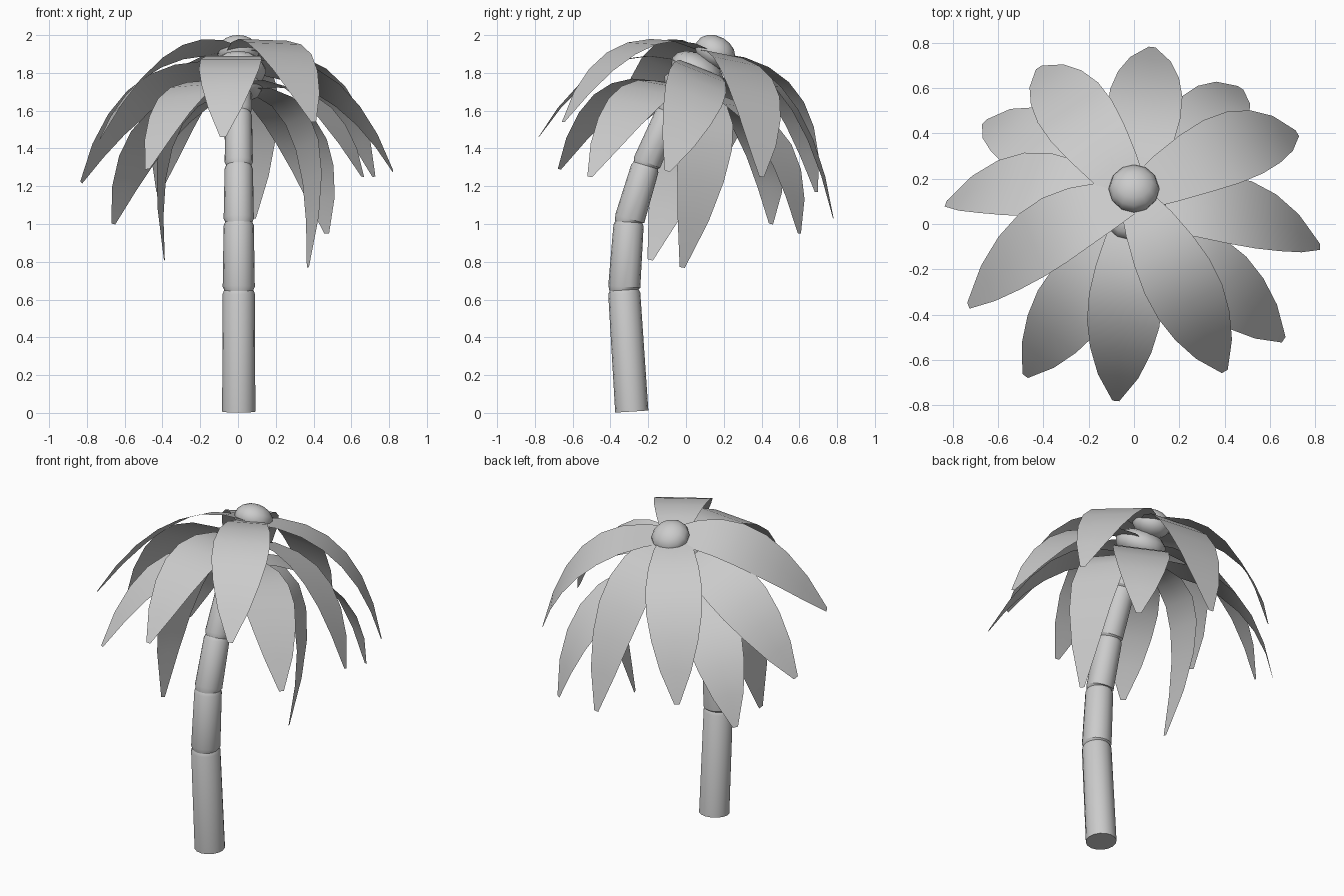
import bpy, bmesh, math
from mathutils import Vector, Matrix

if "Cube" in bpy.data.objects:
    bpy.data.objects.remove(bpy.data.objects["Cube"])


def finish(name, bm, angle=40):
    bmesh.ops.recalc_face_normals(bm, faces=bm.faces)
    me = bpy.data.meshes.new(name)
    bm.to_mesh(me)
    bm.free()
    ob = bpy.data.objects.new(name, me)
    bpy.context.collection.objects.link(ob)
    bpy.ops.object.select_all(action='DESELECT')
    ob.select_set(True)
    bpy.context.view_layer.objects.active = ob
    bpy.ops.object.shade_smooth_by_angle(angle=math.radians(angle))
    return ob


# Trunk: straight segments pinched at each joint (y, z, radius at joint)
joints = [(-0.287, 0.007, 0.088), (-0.328, 0.65, 0.085), (-0.303, 1.01, 0.080),
          (-0.213, 1.31, 0.075), (-0.09, 1.59, 0.07), (0.03, 1.80, 0.068)]
SIDES = 16
bm = bmesh.new()
rings = []


def add_ring(c, axis, r):
    u = Vector((1, 0, 0))
    v = axis.cross(u)
    rings.append([bm.verts.new(c + r * (math.cos(a) * u + math.sin(a) * v))
                  for a in (2 * math.pi * i / SIDES for i in range(SIDES))])


for i in range(len(joints) - 1):
    y0, z0, r0 = joints[i]
    y1, z1, r1 = joints[i + 1]
    p, q = Vector((0.004, y0, z0)), Vector((0.004, y1, z1))
    d = (q - p).normalized()
    add_ring(p if i == 0 else p + d * 0.018, d, r0)
    add_ring(q - d * 0.018, d, r1)
    if i < len(joints) - 2:
        add_ring(q, d, r1 - 0.008)
for a, b in zip(rings, rings[1:]):
    for i in range(SIDES):
        j = (i + 1) % SIDES
        bm.faces.new((a[i], a[j], b[j], b[i]))
bm.faces.new(rings[0])
bm.faces.new(rings[-1])
finish("trunk", bm, 25)

# Crown hearts: three stacked rounded caps leaning back with the trunk
hearts = [("lower_heart", 0.0, 1.72, 0.13, 0.06), ("middle_heart", 0.06, 1.81, 0.15, 0.09),
          ("top_heart", 0.155, 1.91, 0.112, 0.085)]
for name, y, z, r, h in hearts:
    bm = bmesh.new()
    m = (Matrix.Translation((0, y, z)) @ Matrix.Rotation(-0.5, 4, 'X')
         @ Matrix.Diagonal((r, r, h, 1)))
    bmesh.ops.create_uvsphere(bm, u_segments=12, v_segments=8, radius=1, matrix=m)
    finish(name, bm, 60)

# Fronds: tip x, y, z, tier of the crown, outward reach of the bend, backward bow
tiers = [Vector((0, 0.0, 1.71)), Vector((0, 0.06, 1.82)), Vector((0, 0.12, 1.91))]
fronds = [
    (-0.08, -0.78, 1.46, 1, 0.55, 0.0), (0.40, -0.65, 1.54, 2, 0.60, 0.03),
    (0.66, -0.51, 1.25, 0, 0.60, 0.08), (0.82, -0.10, 1.28, 1, 0.65, 0.17),
    (0.72, 0.40, 1.25, 2, 0.72, 0.10), (0.47, 0.60, 0.95, 0, 0.80, 0.08),
    (0.08, 0.78, 1.03, 2, 0.72, 0.02), (-0.42, 0.69, 1.17, 2, 0.75, 0.04),
    (-0.66, 0.45, 1.00, 0, 0.75, 0.12), (-0.83, 0.09, 1.22, 1, 0.65, 0.20),
    (-0.73, -0.36, 1.45, 2, 0.60, 0.17), (-0.48, -0.67, 1.29, 0, 0.60, 0.05),
    (0.37, -0.02, 0.77, 0, 1.35, 0.24), (-0.39, -0.19, 0.81, 0, 1.30, 0.36),
]
WIDTHS = [0.14, 0.23, 0.29, 0.325, 0.32, 0.27, 0.18, 0.03]

for n, (x, y, z, tier, reach, bow) in enumerate(fronds):
    root, tip = tiers[tier], Vector((x, y, z))
    bend = root + reach * (tip - root)
    bend.y += bow
    slope = 0.33 if bend.y < root.y else 0.26
    bend.z = root.z + 0.09 - slope * (bend.y - root.y)
    side = (bend - root).cross(tip - bend).normalized()
    bm = bmesh.new()
    rows = []
    for k, w in enumerate(WIDTHS):
        t = k / (len(WIDTHS) - 1)
        c = (1 - t) ** 2 * root + 2 * t * (1 - t) * bend + t * t * tip
        rows.append([bm.verts.new(c + side * w * s) for s in (-0.5, 0, 0.5)])
    for a, b in zip(rows, rows[1:]):
        for i in range(2):
            bm.faces.new((a[i], a[i + 1], b[i + 1], b[i]))
    finish("frond_%02d" % (n + 1), bm, 60)
